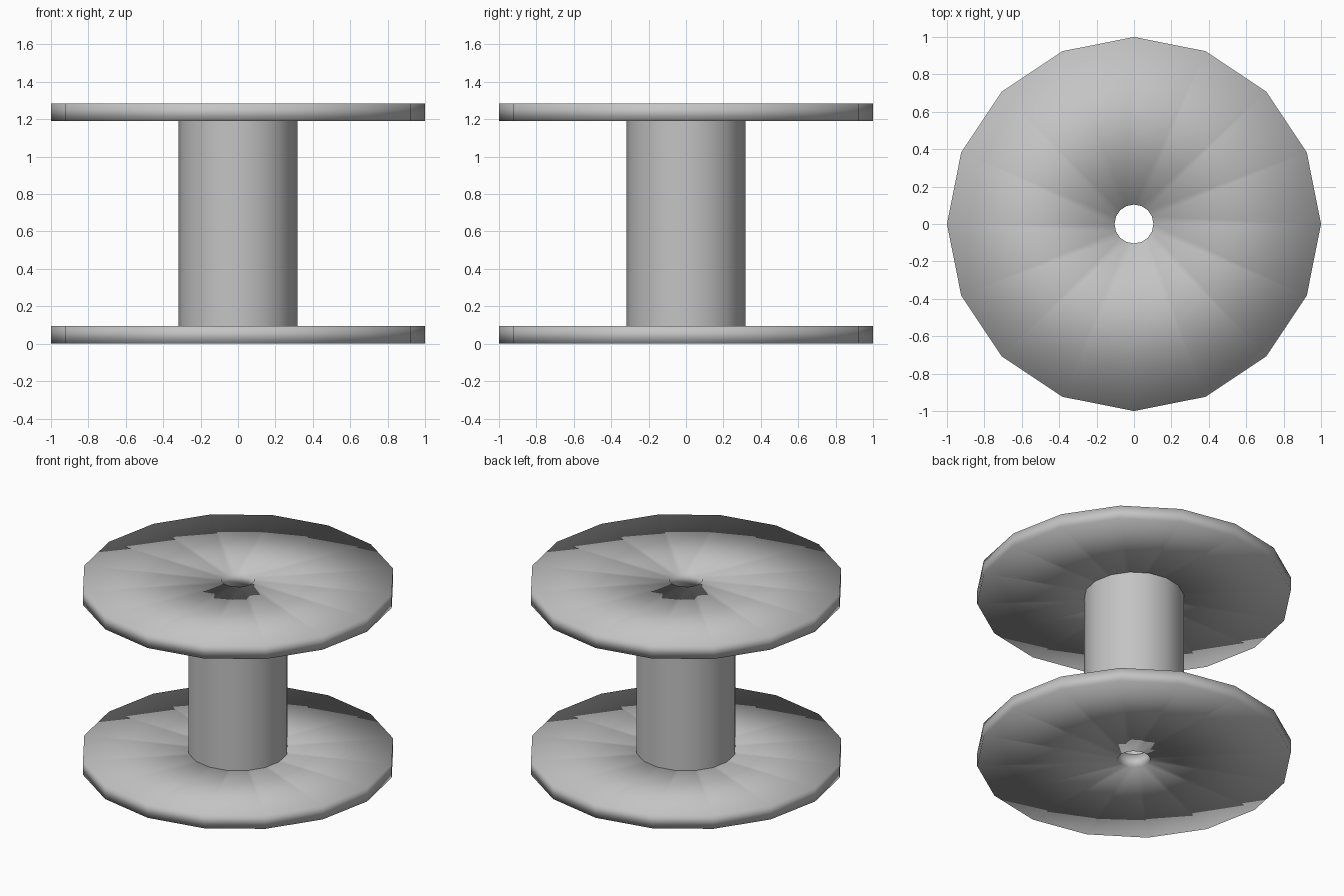
import bpy
import math

SIDES = 16
BORE = 0.104

cube = bpy.data.objects.get("Cube")
if cube:
    bpy.data.objects.remove(cube, do_unlink=True)

grey = bpy.data.materials.new("plain grey")
grey.use_nodes = True
colour = (0.55, 0.55, 0.55, 1)
grey.diffuse_color = colour
grey.node_tree.nodes["Principled BSDF"].inputs["Base Color"].default_value = colour


def ring(name, inner, outer, bottom, top):
    """Closed ring with a square section, turned about the z axis."""
    profile = [(inner, bottom), (outer, bottom), (outer, top), (inner, top)]
    n = len(profile)
    verts, faces = [], []
    for i in range(SIDES):
        a = 2 * math.pi * i / SIDES
        verts += [(r * math.cos(a), r * math.sin(a), z) for r, z in profile]
        j = (i + 1) % SIDES
        for k in range(n):
            m = (k + 1) % n
            faces.append((i * n + k, j * n + k, j * n + m, i * n + m))
    mesh = bpy.data.meshes.new(name)
    mesh.from_pydata(verts, [], faces)
    mesh.materials.append(grey)
    obj = bpy.data.objects.new(name, mesh)
    bpy.context.collection.objects.link(obj)
    bpy.ops.object.select_all(action='DESELECT')
    obj.select_set(True)
    bpy.context.view_layer.objects.active = obj
    return obj


# Flanges, shaded smooth right over their rims
for name, base in (("bottom_flange", 0.0), ("top_flange", 1.19)):
    ring(name, BORE, 1.0, base, base + 0.095)
    bpy.ops.object.shade_smooth()

# Core between the flanges, with the bore running through it
ring("core", BORE, 0.318, 0.095, 1.19)
bpy.ops.object.shade_smooth_by_angle(angle=math.radians(40))
